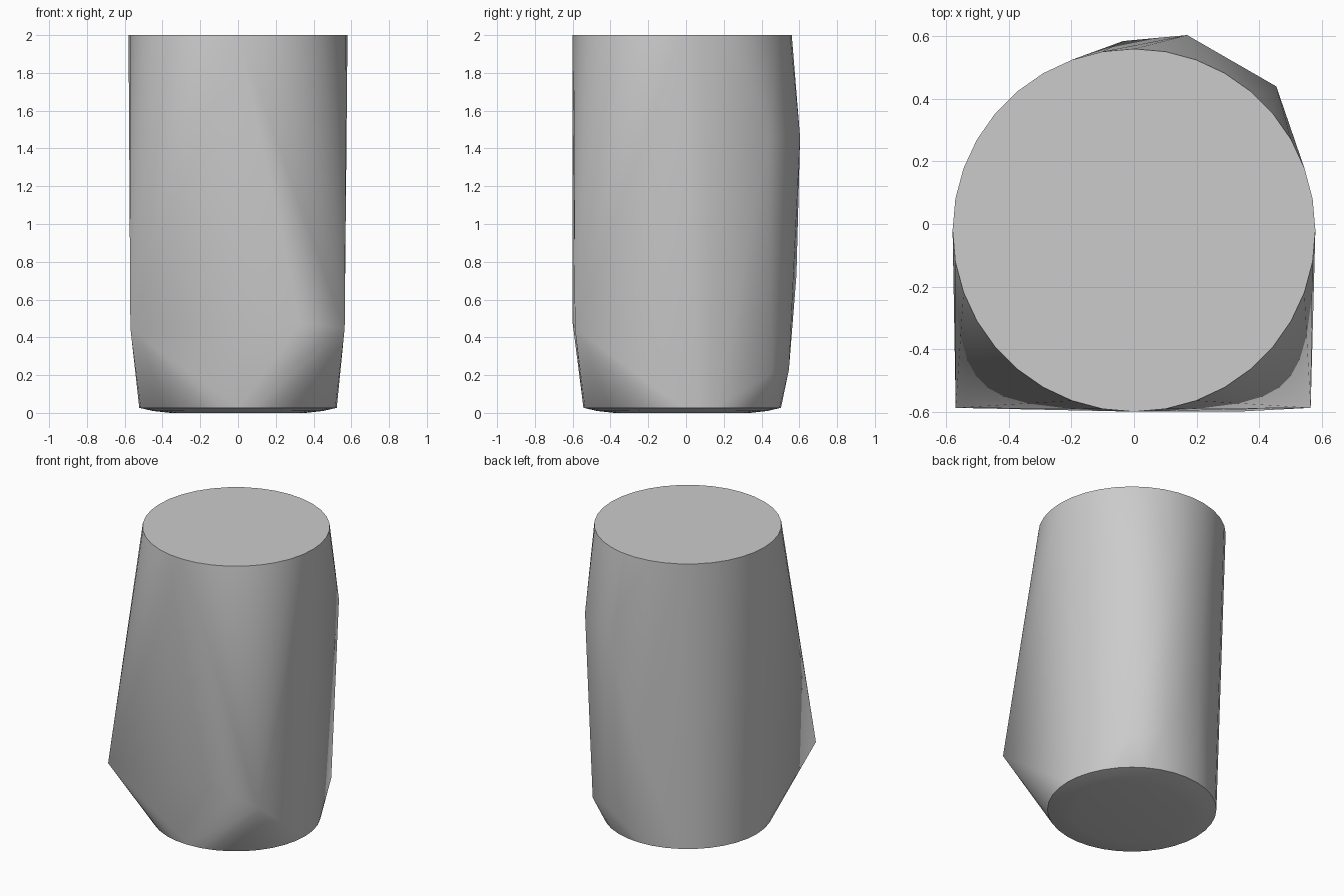
import bpy, bmesh, math

cube = bpy.data.objects.get("Cube")
if cube:
    bpy.data.objects.remove(cube, do_unlink=True)

SIDES = 36
CENTRE_Y = -0.02

# plain grey finish
grey = bpy.data.materials.new("light_grey")
grey.use_nodes = True
colour = (0.6, 0.6, 0.6, 1)
grey.diffuse_color = colour
grey.node_tree.nodes["Principled BSDF"].inputs["Base Color"].default_value = colour

bm = bmesh.new()


def ring(radius, z):
    for i in range(SIDES):
        a = math.tau * i / SIDES
        bm.verts.new((radius * math.cos(a), CENTRE_Y + radius * math.sin(a), z))


# round top rim and slightly domed base
ring(0.58, 2.0)
ring(0.523, 0.027)
ring(0.45, 0.01)
ring(0.36, 0.0)

# front corners and the ridge between them
front = [(-0.57, -0.588, 0.45), (0.565, -0.588, 0.45), (0.33, -0.6, 0.475)]
# bulges on the back
back = [(0.455, 0.44, 1.45), (0.17, 0.604, 1.46), (-0.035, 0.585, 0.73),
        (0.21, 0.545, 0.23), (0.39, 0.45, 0.21)]
for p in front + back:
    bm.verts.new(p)

# taut skin around rims and bulges
hull = bmesh.ops.convex_hull(bm, input=bm.verts[:])
loose = [v for v in bm.verts if not v.link_faces]
bmesh.ops.delete(bm, geom=loose, context='VERTS')
bmesh.ops.dissolve_limit(bm, angle_limit=math.radians(0.3),
                         verts=bm.verts[:], edges=bm.edges[:])
bmesh.ops.recalc_face_normals(bm, faces=bm.faces[:])

mesh = bpy.data.meshes.new("body")
bm.to_mesh(mesh)
bm.free()
mesh.materials.append(grey)
body = bpy.data.objects.new("body", mesh)
bpy.context.collection.objects.link(body)

# smooth flanks, crisp rims
bpy.ops.object.select_all(action='DESELECT')
body.select_set(True)
bpy.context.view_layer.objects.active = body
bpy.ops.object.shade_smooth_by_angle(angle=math.radians(30))
